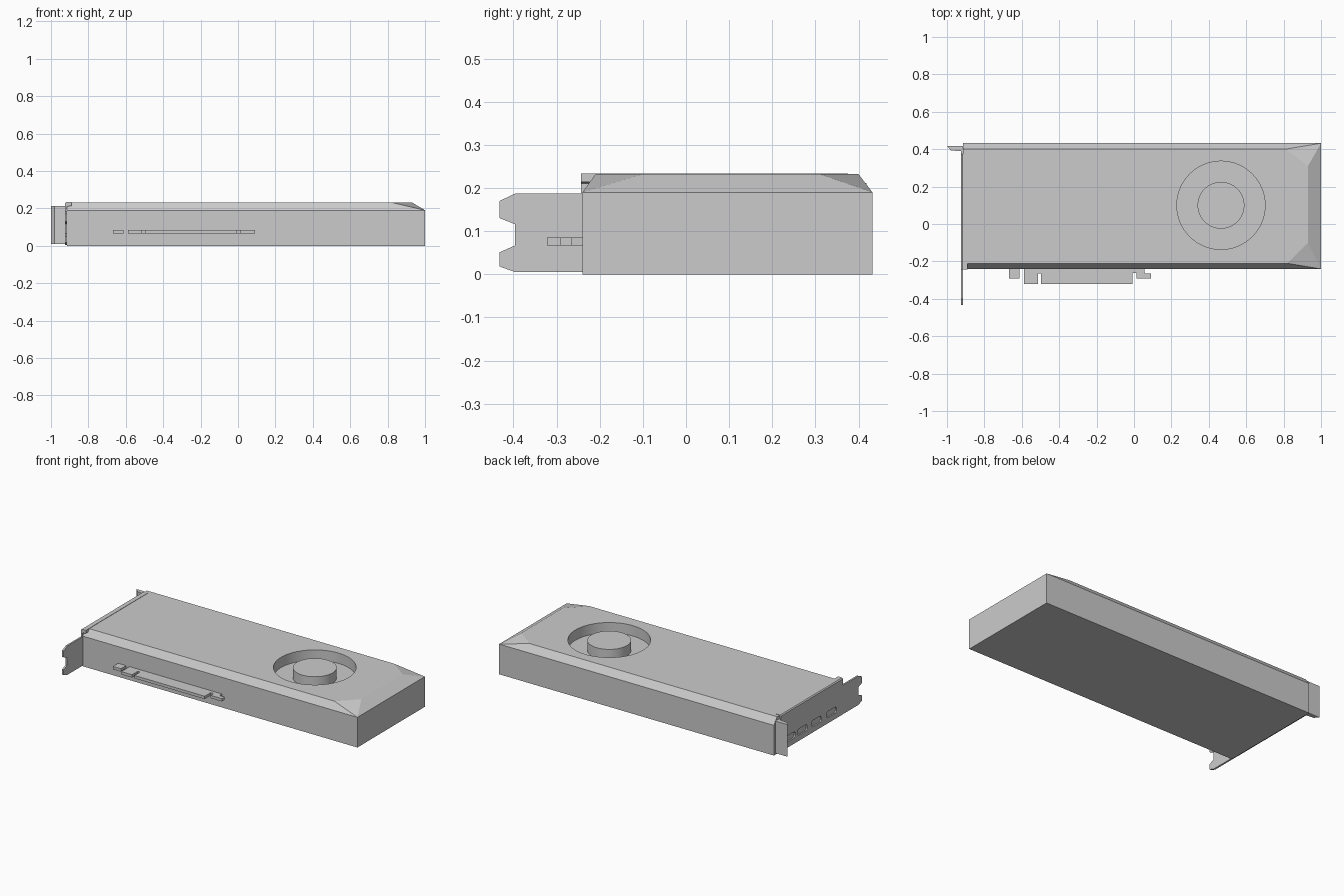
import bpy, bmesh, math
from mathutils import Vector

if "Cube" in bpy.data.objects:
    bpy.data.objects.remove(bpy.data.objects["Cube"])


def finish(bm, name):
    bmesh.ops.recalc_face_normals(bm, faces=bm.faces)
    me = bpy.data.meshes.new(name)
    bm.to_mesh(me)
    bm.free()
    ob = bpy.data.objects.new(name, me)
    bpy.context.collection.objects.link(ob)
    return ob


def prism(name, pts, axis, lo, hi):
    """Extrude a 2D outline along an axis; pts are the other two axes in order."""
    bm = bmesh.new()

    def place(p):
        v = list(p)
        v.insert("xyz".index(axis), lo)
        return v
    face = bm.faces.new([bm.verts.new(place(p)) for p in pts])
    new = bmesh.ops.extrude_face_region(bm, geom=[face])["geom"]
    shift = Vector([hi - lo if a == axis else 0 for a in "xyz"])
    bmesh.ops.translate(bm, vec=shift, verts=[g for g in new if isinstance(g, bmesh.types.BMVert)])
    return finish(bm, name)


def circle(cx, cy, r, n=64):
    return [(cx + r * math.cos(2 * math.pi * i / n), cy + r * math.sin(2 * math.pi * i / n))
            for i in range(n)]


def activate(ob):
    bpy.ops.object.select_all(action='DESELECT')
    ob.select_set(True)
    bpy.context.view_layer.objects.active = ob


def cut(target, cutter):
    cutter.hide_render = True
    m = target.modifiers.new("cut", 'BOOLEAN')
    m.operation, m.solver, m.object = 'DIFFERENCE', 'EXACT', cutter
    activate(target)
    bpy.ops.object.modifier_apply(modifier=m.name)
    bpy.data.objects.remove(cutter)


# Shroud: box with a bevelled lid and two faceted corners at the far end
L, R, F, B = -0.915, 1.0, -0.24, 0.432
MID, TOP = 0.19, 0.232
bm = bmesh.new()
rect = [(L, F), (R, F), (R, B), (L, B)]
lid = [(L, -0.21), (0.82, -0.21), (0.93, -0.10), (0.93, 0.31), (0.81, 0.40), (L, 0.40)]
b = [bm.verts.new((x, y, 0)) for x, y in rect]
m = [bm.verts.new((x, y, MID)) for x, y in rect]
t = [bm.verts.new((x, y, TOP)) for x, y in lid]
for f in [b[::-1], t,
          [b[0], b[1], m[1], m[0]], [b[1], b[2], m[2], m[1]], [b[2], b[3], m[3], m[2]],
          [b[3], b[0], m[0], t[0], t[5], m[3]],
          [m[0], m[1], t[1], t[0]], [m[1], t[2], t[1]], [m[1], m[2], t[3], t[2]],
          [m[2], t[4], t[3]], [m[2], m[3], t[5], t[4]]]:
    bm.faces.new(f)
shroud = finish(bm, "shroud")

# Fan well and hub
FX, FY, FLOOR = 0.465, 0.10, 0.167
cut(shroud, prism("well_cutter", circle(FX, FY, 0.236), "z", FLOOR, 0.3))
hub = prism("fan_hub", circle(FX, FY, 0.125), "z", FLOOR - 0.005, TOP - 0.001)
for ob in (shroud, hub):
    activate(ob)
    bpy.ops.object.shade_smooth_by_angle(angle=math.radians(15))

# Edge connector: small key tab and the long notched contact strip
Z0, Z1 = 0.067, 0.085
prism("key_tab", [(-0.668, -0.23), (-0.668, -0.292), (-0.612, -0.292), (-0.612, -0.23)], "z", Z0, Z1)
prism("edge_connector", [
    (-0.588, -0.23), (-0.588, -0.322), (-0.513, -0.322), (-0.513, -0.265),
    (-0.497, -0.265), (-0.497, -0.322), (-0.007, -0.322), (-0.007, -0.262),
    (0.014, -0.262), (0.014, -0.292), (0.092, -0.292), (0.092, -0.265),
    (0.058, -0.265), (0.054, -0.23)], "z", Z0, Z1)

# Mounting bracket plate with two bottom prongs
bracket = prism("bracket_plate", [
    (0.415, 0.008), (0.415, 0.212), (0.375, 0.212), (0.375, 0.22), (-0.243, 0.22),
    (-0.243, 0.187), (-0.396, 0.187), (-0.432, 0.17), (-0.432, 0.13), (-0.396, 0.116),
    (-0.396, 0.067), (-0.432, 0.051), (-0.432, 0.018), (-0.396, 0.005), (0.375, 0.005)],
    "x", -0.924, -0.913)

# Port openings through the bracket
for y in (0.28, 0.16, 0.02, -0.13):
    w, h, c, z = 0.05, 0.02, 0.012, 0.06
    cut(bracket, prism("port_cutter", [
        (y - w, z - h + c), (y - w + c, z - h), (y + w - c, z - h), (y + w, z - h + c),
        (y + w, z + h - c), (y + w - c, z + h), (y - w + c, z + h), (y - w, z + h - c)],
        "x", -0.95, -0.9145))

# Folded lip over the shroud and the screw flange
prism("bracket_lip", [(-0.924, 0.21), (-0.924, 0.228), (-0.918, 0.234), (-0.89, 0.234),
                      (-0.89, 0.214), (-0.913, 0.21)], "y", -0.243, 0.375)
prism("screw_flange", [(-1.0, 0.418), (-0.913, 0.418), (-0.913, 0.388), (-0.94, 0.39),
                       (-0.98, 0.394)], "z", 0.01, 0.212)
